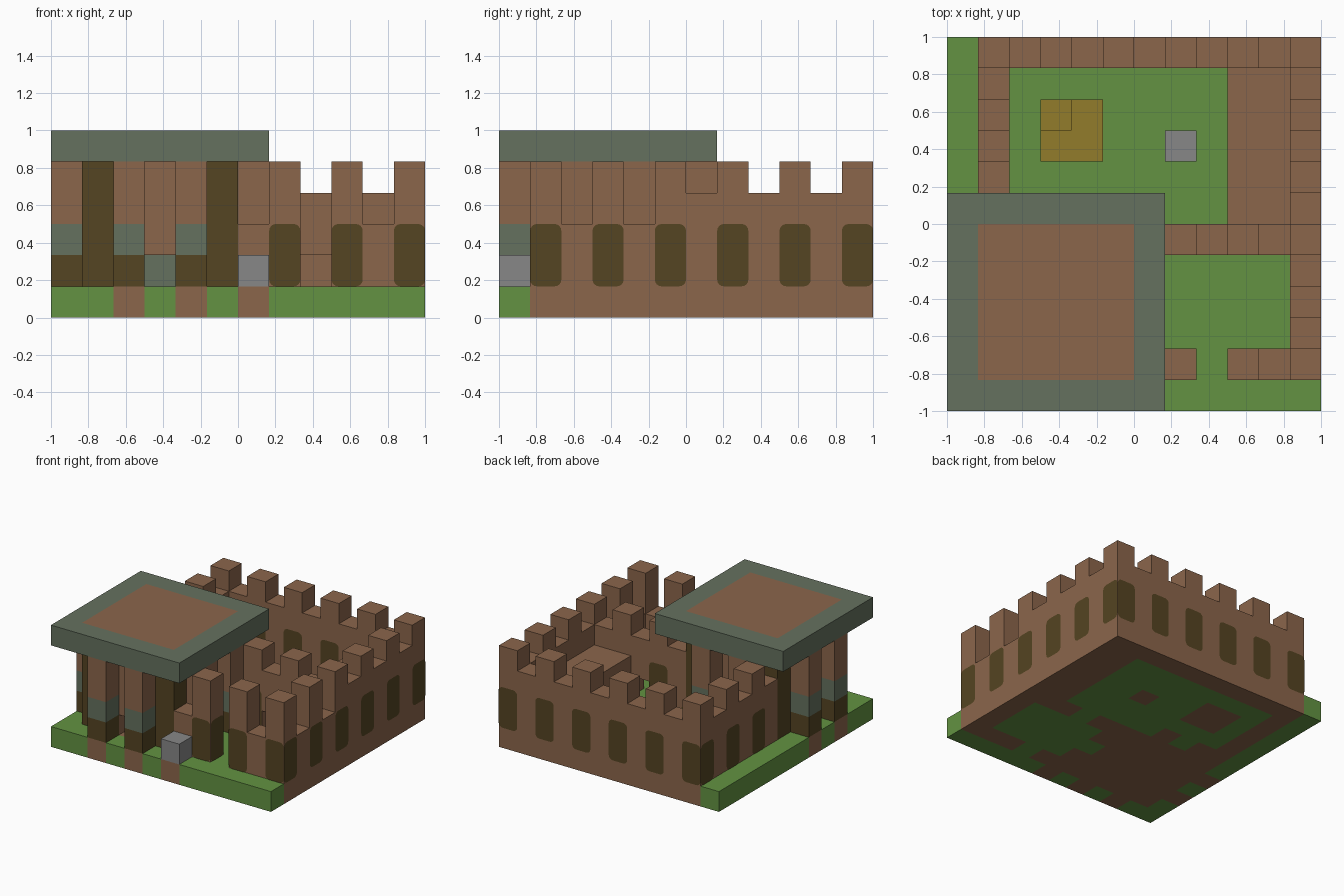
import bpy, bmesh, math
from mathutils import Vector

if "Cube" in bpy.data.objects:
    bpy.data.objects.remove(bpy.data.objects["Cube"], do_unlink=True)

N = 12                 # cells along each side
C = 2 / N              # cell size
SIDES = [(1, 0), (-1, 0), (0, 1), (0, -1)]


def material(name, r, g, b):
    m = bpy.data.materials.new(name)
    m.use_nodes = True
    m.diffuse_color = (r, g, b, 1)
    m.node_tree.nodes["Principled BSDF"].inputs["Base Color"].default_value = (r, g, b, 1)
    return m


BROWN = material("brown brick", .26, .133, .071)
GREEN = material("grass green", .125, .29, .054)
SLATE = material("grey green slate", .13, .165, .114)
DARK = material("dark wood", .09, .058, .016)
GREY = material("grey stone", .245, .245, .245)
OCHRE = material("ochre straw", .29, .2, .024)


def finish(name, bm, *mats):
    mesh = bpy.data.meshes.new(name)
    bm.to_mesh(mesh)
    bm.free()
    for m in mats:
        mesh.materials.append(m)
    obj = bpy.data.objects.new(name, mesh)
    bpy.context.collection.objects.link(obj)
    return obj


def span(i0, i1, j0, j1, k0, k1):
    return {(i, j, k) for i in range(i0, i1) for j in range(j0, j1) for k in range(k0, k1)}


def blocks(name, mat, cells):
    """Outer skin of a set of grid cells."""
    bm = bmesh.new()
    for cell in cells:
        centre = Vector(cell) * C + Vector((C / 2 - 1, C / 2 - 1, C / 2))
        for axis in range(3):
            for s in (-1, 1):
                near = list(cell)
                near[axis] += s
                if tuple(near) in cells:
                    continue
                n, u = Vector(), Vector()
                n[axis], u[(axis + 1) % 3] = s, 1
                v = n.cross(u)
                ring = [u + v, v - u, -u - v, u - v]
                bm.faces.new([bm.verts.new(centre + (n + p) * C / 2) for p in ring])
    bmesh.ops.remove_doubles(bm, verts=bm.verts, dist=1e-4)
    return finish(name, bm, mat)


# Layout of the castle
gate = (8, 1)
door = (8, 5)
wall = {(i, 11) for i in range(1, N)} | {(11, j) for j in range(1, N)}
wall |= {(1, j) for j in range(6, N)}
wall |= {(i, 5) for i in range(6, N)} | {(i, 1) for i in range(6, N)}
wall.discard(gate)
keep = {(i, j) for i in range(1, 6) for j in range(1, 6)}
columns = {p for a in (2, 4) for p in ((a, 0), (a, 6), (0, a), (6, a))}
ramp = {(10, j) for j in range(6, 11)}
straw = {(i, j) for i in (3, 4) for j in (8, 9)}
stones = {(6, 0), (7, 8)}

# Ground slab, brown below everything that stands on it
paved = (wall | keep | columns | ramp | straw | stones) - {door}
bm = bmesh.new()
bmesh.ops.create_grid(bm, x_segments=N, y_segments=N, size=1)
top = bmesh.ops.extrude_face_region(bm, geom=bm.faces[:], use_keep_orig=True)["geom"]
bmesh.ops.translate(bm, verts=[g for g in top if isinstance(g, bmesh.types.BMVert)], vec=(0, 0, C))
bmesh.ops.recalc_face_normals(bm, faces=bm.faces)
for f in bm.faces:
    p = f.calc_center_median() * .99
    cell = (int((p.x + 1) / C), int((p.y + 1) / C))
    f.material_index = 1 if cell in paved else 0
finish("ground", bm, GREEN, BROWN)


# Battlement walls: merlons on odd cells, lower crenels in the front yard
def wall_top(i, j):
    if i % 2 and j % 2:
        return 5
    return 3 if j < 5 else 4


wall_cells = {(i, j, k) for i, j in wall for k in range(1, wall_top(i, j))}
wall_cells.discard((*door, 1))
blocks("battlement_walls", BROWN, wall_cells)

# Raised walkway inside the right wall
blocks("walkway", BROWN, span(10, 11, 6, 11, 1, 3) | span(9, 10, 6, 11, 2, 3))

# Rounded dark windows on the open sides of the merlon cells
bm = bmesh.new()
filled = wall | keep | columns | ramp
R, HALF = .036, C / 2
for i, j in sorted(wall):
    if not (i % 2 and j % 2):
        continue
    for dx, dy in SIDES:
        if (i + dx, j + dy) in filled:
            continue
        n = Vector((dx, dy, 0))
        u = Vector((-dy, dx, 0))
        centre = Vector(((i + .5) * C - 1, (j + .5) * C - 1, 2 * C)) + n * (HALF + .003)
        ring = []
        for q, (sx, sz) in enumerate([(1, 1), (-1, 1), (-1, -1), (1, -1)]):
            for step in range(5):
                a = (q + step / 4) * math.pi / 2
                x = sx * (HALF - R) + R * math.cos(a)
                z = sz * (C - R) + R * math.sin(a)
                ring.append(bm.verts.new(centre + u * x + Vector((0, 0, z))))
        bm.faces.new(ring)
finish("windows", bm, DARK)

# Keep: dark corner posts, brick walls and a front doorway
corners = {(i, j) for i in (1, 5) for j in (1, 5)}
ring = {(i, j) for i, j in keep if i in (1, 5) or j in (1, 5)} - corners
blocks("keep_posts", DARK, {(i, j, k) for i, j in corners for k in range(1, 5)})
blocks("keep_walls", BROWN, {(i, j, k) for i, j in ring for k in range(1, 5)} - {(3, 1, 1)})
blocks("keep_door", SLATE, {(3, 2, 1)})

# Columns around the keep, in three bands
for name, mat, k0, k1 in (("column_feet", DARK, 1, 2),
                          ("column_bands", SLATE, 2, 3),
                          ("column_shafts", BROWN, 3, 5)):
    blocks(name, mat, {(i, j, k) for i, j in columns for k in range(k0, k1)})

# Flat roof with a brick centre
centre_cells = span(1, 6, 1, 6, 5, 6)
blocks("roof_rim", SLATE, span(0, 7, 0, 7, 5, 6) - centre_cells)
blocks("roof_centre", BROWN, centre_cells)

# Yard props
blocks("stone_blocks", GREY, {(i, j, 1) for i, j in stones})
blocks("straw_stack", OCHRE, {(i, j, 1) for i, j in straw} | {(3, 9, 2)})
